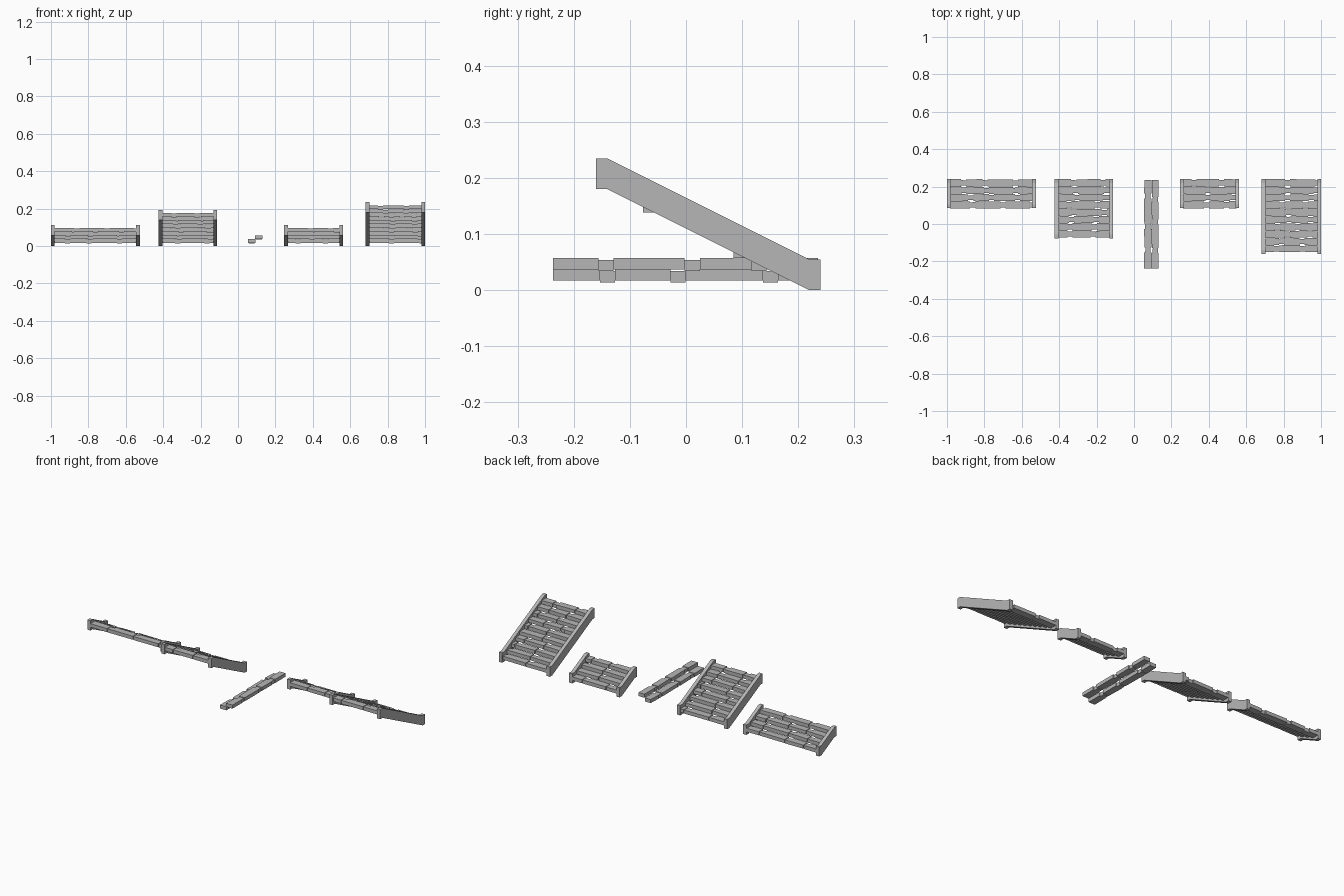
import bpy, bmesh, random
from mathutils import Matrix, Vector

cube = bpy.data.objects.get("Cube")
if cube:
    bpy.data.objects.remove(cube, do_unlink=True)

random.seed(4)
RUN, RISE, BASE = 0.039, 0.02, 0.017
BACK, RAIL_H, RAIL_W, LAND = 0.24, 0.055, 0.02, 0.02

stone = bpy.data.materials.new("grey stone")
stone.use_nodes = True
grey = (0.47, 0.47, 0.47, 1)
stone.diffuse_color = grey
stone.node_tree.nodes["Principled BSDF"].inputs["Base Color"].default_value = grey


def finish(name, bm):
    bmesh.ops.recalc_face_normals(bm, faces=bm.faces)
    mesh = bpy.data.meshes.new(name)
    bm.to_mesh(mesh)
    bm.free()
    mesh.materials.append(stone)
    obj = bpy.data.objects.new(name, mesh)
    bpy.context.collection.objects.link(obj)
    return obj


def prism(bm, outline, offset):
    """Extrude a flat outline into a solid."""
    face = bm.faces.new([bm.verts.new(p) for p in outline])
    out = bmesh.ops.extrude_face_region(bm, geom=[face])
    moved = [v for v in out["geom"] if isinstance(v, bmesh.types.BMVert)]
    bmesh.ops.translate(bm, verts=moved, vec=offset)


def course(bm, x0, x1, y, z, offset):
    """One step: long stones with short recessed stones between them."""
    x, small, length = x0, False, offset
    edge = y
    while x < x1 - 0.001:
        end = min(x + length, x1)
        if x1 - end < 0.015:
            end = x1
        inset = 0.005 if small else 0
        drop = 0.003 if small else 0
        nxt = y - random.uniform(0, 0.004)
        b0, b1 = edge - inset, nxt - inset
        front = y - RUN - 0.001 + inset
        prism(bm, [(x, b0, z - drop), (end, b1, z - drop),
                   (end, front, z - drop), (x, front, z - drop)],
              Vector((0, 0, RISE)))
        x, edge = end, nxt
        small = not small
        length = 0.027 if small else random.uniform(0.08, 0.14)


def steps(name, x0, x1, back, count):
    bm = bmesh.new()
    for i in range(count):
        course(bm, x0, x1, back - RUN * i, BASE + RISE * i,
               random.uniform(0.04, 0.12))
    return finish(name, bm)


def rail(name, x, front):
    """Sloped side slab with short level ends."""
    foot, head = BACK - LAND, front + LAND
    rise = (foot - head) / 2
    low = [(BACK, 0), (foot, 0), (head, rise), (front, rise)]
    outline = low + [(y, z + RAIL_H) for y, z in reversed(low)]
    bm = bmesh.new()
    prism(bm, [(x, y, z) for y, z in outline], Vector((RAIL_W, 0, 0)))
    return finish(name, bm)


# Four staircases: name, right edge, left edge, front, number of steps
for name, x0, x1, front, count in [
        ("wide_short_stair", -1.0, -0.525, 0.085, 4),
        ("medium_stair", -0.425, -0.112, -0.077, 8),
        ("narrow_short_stair", 0.247, 0.562, 0.085, 4),
        ("long_stair", 0.682, 1.0, -0.16, 10)]:
    rail(name + "_right_rail", x0, front)
    rail(name + "_left_rail", x1 - RAIL_W, front)
    steps(name + "_steps", x0 + 0.015, x1 - 0.015, BACK, count)

# Loose pair of steps, turned sideways
loose = steps("loose_steps", -0.237, 0.235, 0, 2)
loose.data.transform(Matrix.Translation((0.053, 0, 0)) @ Matrix.Rotation(1.5707963, 4, "Z"))
